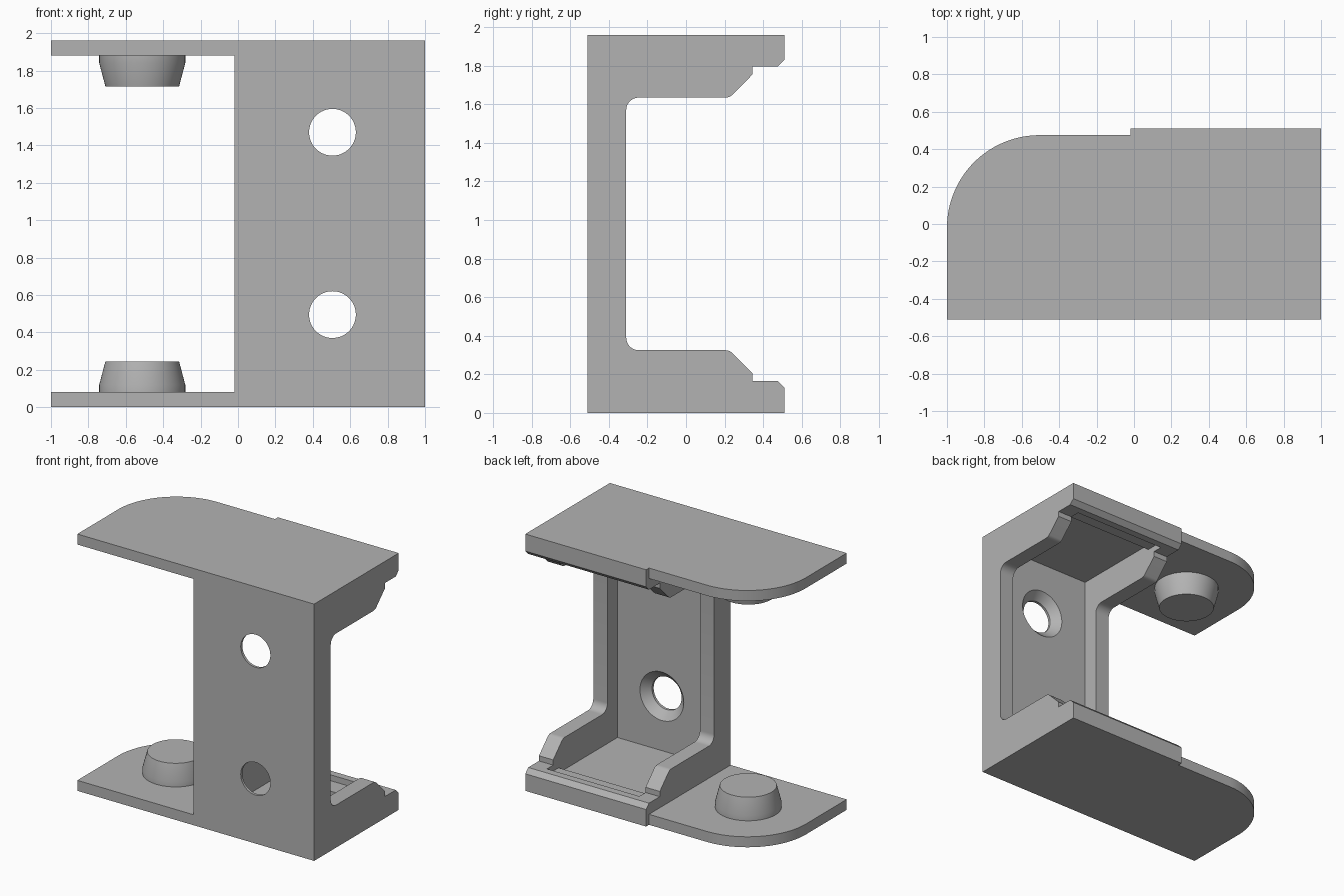
import bpy, bmesh, math
from mathutils import Vector

cube = bpy.data.objects.get("Cube")
if cube:
    bpy.data.objects.remove(cube, do_unlink=True)

HEIGHT, FRONT, BACK = 1.96, -0.51, 0.51
SPLIT = -0.02        # where the channel meets the side plates
SKIN = 0.08          # plate and wall thickness

grey = bpy.data.materials.new("plain grey")
grey.use_nodes = True
grey.diffuse_color = (0.45, 0.45, 0.45, 1)
grey.node_tree.nodes["Principled BSDF"].inputs["Base Color"].default_value = (0.45, 0.45, 0.45, 1)


def finish(name, bm):
    bmesh.ops.recalc_face_normals(bm, faces=bm.faces)
    mesh = bpy.data.meshes.new(name)
    bm.to_mesh(mesh)
    bm.free()
    mesh.materials.append(grey)
    obj = bpy.data.objects.new(name, mesh)
    bpy.context.collection.objects.link(obj)
    return obj


def prism(name, points, offset):
    """Extrude a closed outline of 3D points along an offset."""
    bm = bmesh.new()
    face = bm.faces.new([bm.verts.new(p) for p in points])
    out = bmesh.ops.extrude_face_region(bm, geom=[face])
    moved = [v for v in out["geom"] if isinstance(v, bmesh.types.BMVert)]
    bmesh.ops.translate(bm, verts=moved, vec=Vector(offset))
    return finish(name, bm)


def lathe(name, profile, place, segments=64):
    """Solid of revolution from (radius, height) pairs; place maps local to world."""
    bm = bmesh.new()
    rings = []
    for r, h in profile:
        angles = [math.tau * i / segments for i in range(segments)]
        rings.append([bm.verts.new(place(r * math.cos(a), r * math.sin(a), h)) for a in angles])
    for low, high in zip(rings, rings[1:]):
        for i in range(segments):
            j = (i + 1) % segments
            bm.faces.new((low[i], low[j], high[j], high[i]))
    bm.faces.new(rings[0])
    bm.faces.new(rings[-1])
    return finish(name, bm)


def arc(cy, cz, r, start, end, steps):
    angles = [math.radians(start + (end - start) * i / steps) for i in range(steps + 1)]
    return [(cy + r * math.cos(a), cz + r * math.sin(a)) for a in angles]


def smooth(obj):
    bpy.ops.object.select_all(action="DESELECT")
    obj.select_set(True)
    bpy.context.view_layer.objects.active = obj
    bpy.ops.object.shade_smooth_by_angle(angle=math.radians(25))


def mirrored(half):
    """Close a lower half profile with its reflection about mid height."""
    return half + [(y, HEIGHT - z) for y, z in reversed(half)]


# Channel: lipped C profile, extruded sideways
lower = [(FRONT, 0), (BACK, 0), (BACK, 0.13), (0.475, 0.165), (0.345, 0.165), (0.345, 0.205)]
lower += arc(0.205, 0.275, 0.05, 45, 90, 5)
lower += arc(-0.245, 0.39, 0.065, 270, 180, 10)
channel = prism("channel", [(SPLIT, y, z) for y, z in mirrored(lower)], (1 - SPLIT, 0, 0))

# Pocket between the two ribs, with a shallow shelf behind each lip
pocket = mirrored([(-0.43, SKIN), (0.28, SKIN), (0.28, 0.12), (0.42, 0.12)])
cutters = [prism("pocket_cutter", [(0.1, y, z) for y, z in pocket], (0.78, 0, 0))]

# Countersunk screw holes through the front wall
for label, z in (("lower", 0.495), ("upper", 1.47)):
    cutters.append(lathe(label + "_hole_cutter",
                         [(0.125, -0.6), (0.125, -0.49), (0.185, -0.43), (0.185, -0.38)],
                         lambda a, b, h, z=z: (0.505 + a, h, z + b)))

for cutter in cutters:
    cutter.hide_render = True
    mod = channel.modifiers.new(cutter.name, "BOOLEAN")
    mod.operation = "DIFFERENCE"
    mod.solver = "EXACT"
    mod.object = cutter
bpy.context.view_layer.update()
evaluated = channel.evaluated_get(bpy.context.evaluated_depsgraph_get())
channel_mesh = bpy.data.meshes.new_from_object(evaluated)
channel.modifiers.clear()
channel.data = channel_mesh
for cutter in cutters:
    bpy.data.objects.remove(cutter, do_unlink=True)
smooth(channel)

# Side plates with one rounded corner, each carrying a tapered peg
outline = [(-1, FRONT), (SPLIT, FRONT), (SPLIT, 0.475)] + arc(-0.505, -0.02, 0.495, 90, 180, 32)
for label, base, up in (("lower", 0, 1), ("upper", HEIGHT, -1)):
    smooth(prism(label + "_plate", [(x, y, base) for x, y in outline], (0, 0, up * SKIN)))
    smooth(lathe(label + "_peg", [(0.23, 0.07), (0.23, 0.12), (0.197, 0.245)],
                 lambda a, b, h, base=base, up=up: (-0.512 + a, -0.02 + b, base + up * h)))
